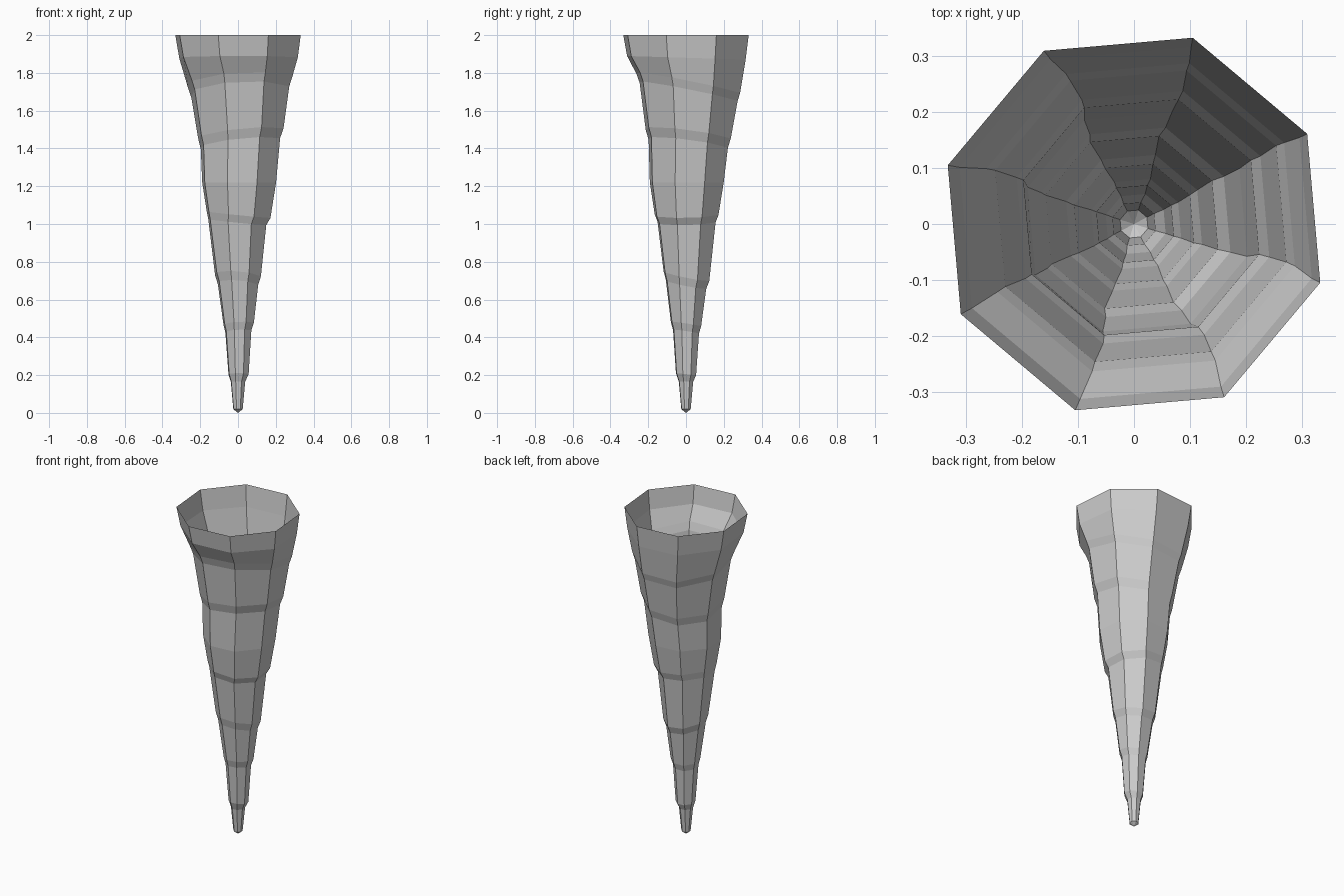
import bpy, bmesh, math

SIDES = 8
# Rings from bottom to top: height, radius, centre x, centre y, slope along x, slope along y
RINGS = [
    (0.02, 0.026, 0, 0, 0, 0),
    (0.165, 0.040, 0, 0, 0, 0),
    (0.205, 0.056, 0.003, 0, 0, -0.1),
    (0.43, 0.072, 0.002, 0, 0.05, -0.15),
    (0.47, 0.084, 0.004, 0, 0.05, -0.15),
    (0.68, 0.112, 0, 0, -0.08, -0.2),
    (0.725, 0.127, 0, 0.002, -0.08, -0.2),
    (1.01, 0.161, -0.004, 0.003, -0.1, 0.02),
    (1.05, 0.177, 0.003, 0.003, -0.1, 0.02),
    (1.22, 0.205, 0.006, 0.004, 0, 0),
    (1.425, 0.22, 0.013, 0.012, 0.1, -0.13),
    (1.475, 0.236, 0.016, 0.012, 0.1, -0.13),
    (1.70, 0.272, 0.012, 0.014, 0.05, -0.2),
    (1.745, 0.288, 0.012, 0.012, 0.05, -0.2),
    (1.88, 0.329, 0.003, 0.002, 0, -0.03),
    (2.00, 0.348, 0, 0, 0, 0),
]

# Tapering faceted icicle, open at the top
bm = bmesh.new()
loops = []
for z, r, cx, cy, sx, sy in RINGS:
    loop = []
    for i in range(SIDES):
        a = math.radians(27.5) + i * math.tau / SIDES
        dx, dy = r * math.cos(a), r * math.sin(a)
        loop.append(bm.verts.new((cx + dx, cy + dy, z + sx * dx + sy * dy)))
    loops.append(loop)
for low, high in zip(loops, loops[1:]):
    for i in range(SIDES):
        j = (i + 1) % SIDES
        bm.faces.new((low[i], low[j], high[j], high[i]))

# Blunt pointed tip
tip = bm.verts.new((0, 0, 0))
for i in range(SIDES):
    bm.faces.new((tip, loops[0][(i + 1) % SIDES], loops[0][i]))

mesh = bpy.data.meshes.new("icicle")
bm.to_mesh(mesh)
bm.free()
icicle = bpy.data.objects.new("icicle", mesh)
bpy.context.collection.objects.link(icicle)
